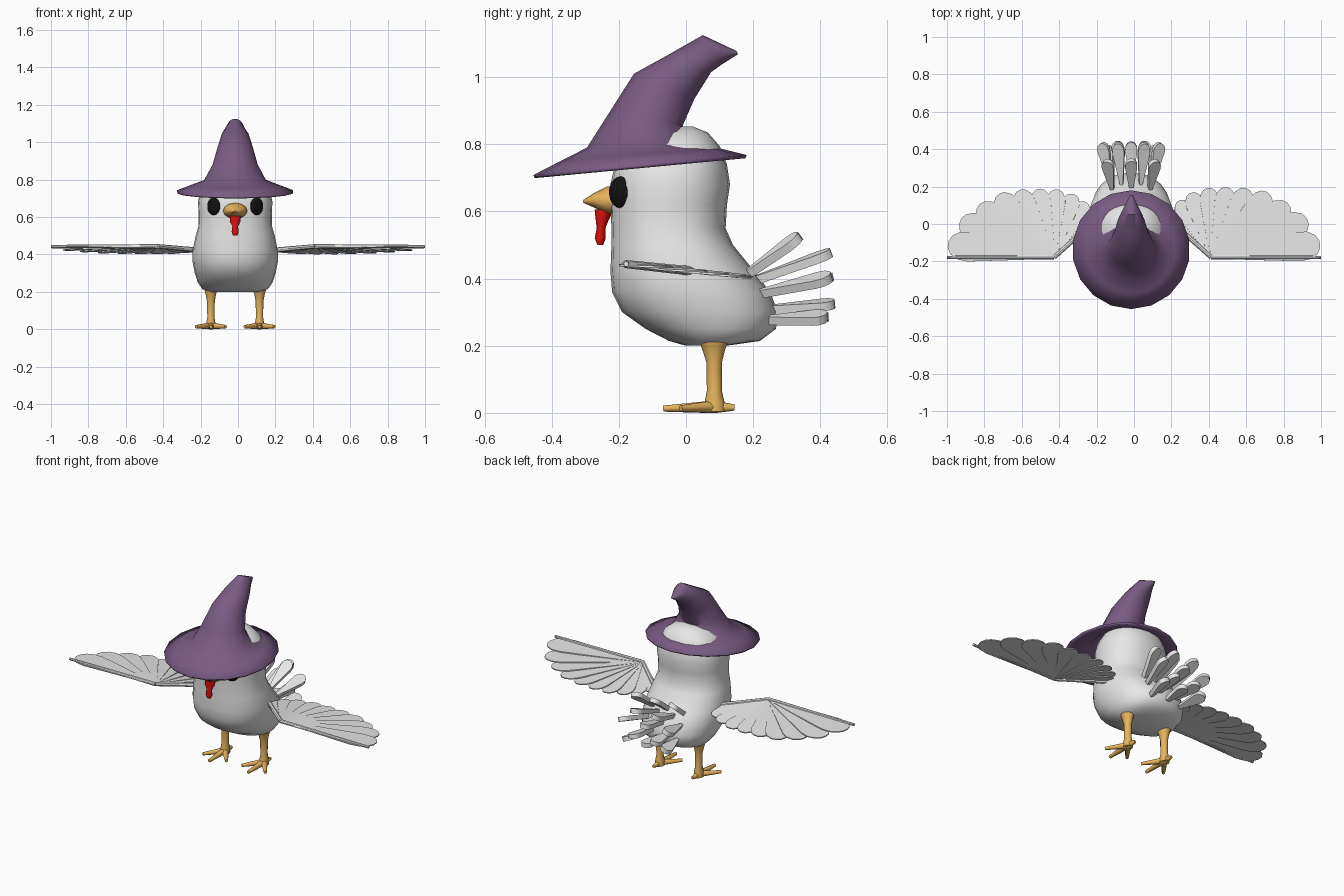
import bpy, bmesh
from math import cos, sin, pi, radians, copysign
from mathutils import Matrix, Vector

if "Cube" in bpy.data.objects:
    bpy.data.objects.remove(bpy.data.objects["Cube"], do_unlink=True)

CX = -0.015  # centre line of the bird


def material(name, rgb):
    m = bpy.data.materials.new(name)
    m.use_nodes = True
    m.diffuse_color = (*rgb, 1)
    m.node_tree.nodes["Principled BSDF"].inputs["Base Color"].default_value = (*rgb, 1)
    return m


WHITE = material("feather_white", (0.8, 0.8, 0.8))
PURPLE = material("hat_purple", (0.19, 0.105, 0.225))
GOLD = material("beak_gold", (0.8, 0.46, 0.11))
RED = material("wattle_red", (0.8, 0.006, 0.004))
BLACK = material("eye_black", (0.006, 0.006, 0.006))


def finish(bm, name, mat, angle=40):
    bmesh.ops.recalc_face_normals(bm, faces=bm.faces)
    me = bpy.data.meshes.new(name)
    bm.to_mesh(me)
    bm.free()
    ob = bpy.data.objects.new(name, me)
    bpy.context.collection.objects.link(ob)
    me.materials.append(mat)
    bpy.ops.object.select_all(action="DESELECT")
    ob.select_set(True)
    bpy.context.view_layer.objects.active = ob
    bpy.ops.object.shade_smooth_by_angle(angle=radians(angle))
    return ob


def loft(bm, rings, x=CX, n=24, power=2.0, caps=(True, True)):
    """Each ring: front y, front z, back y, back z, half width."""
    loops = []
    for yf, zf, yb, zb, w in rings:
        loop = []
        for i in range(n):
            t = 2 * pi * i / n
            c, s = (copysign(abs(v) ** (2 / power), v) for v in (cos(t), sin(t)))
            p = Vector((0, yf, zf)).lerp(Vector((0, yb, zb)), (1 - c) / 2)
            loop.append(bm.verts.new((x + w * s, p.y, p.z)))
        loops.append(loop)
    for a, b in zip(loops, loops[1:]):
        for i in range(n):
            j = (i + 1) % n
            bm.faces.new((a[i], a[j], b[j], b[i]))
    for use, loop in zip(caps, (loops[0], loops[-1])):
        if use:
            bm.faces.new(loop)


def feather(bm, matrix, length, width, thick):
    """Blade along local +x, widest near its rounded tip."""
    half = [(0, 0.1), (0.8, 0.95), (0.9, 0.9), (0.97, 0.6), (1, 0.22)]
    outline = [(u, -v) for u, v in half] + [(u, v) for u, v in reversed(half)]
    low, top = ([bm.verts.new(matrix @ Vector((u * length, v * width / 2, z)))
                 for u, v in outline] for z in (-thick / 2, thick / 2))
    bm.faces.new(low)
    bm.faces.new(top)
    for i in range(len(low)):
        j = (i + 1) % len(low)
        bm.faces.new((low[i], low[j], top[j], top[i]))


def spike(bm, matrix, length, r1, r2):
    """Tapered rod along local +x."""
    m = matrix @ Matrix.Rotation(pi / 2, 4, "Y") @ Matrix.Translation((0, 0, length / 2))
    bmesh.ops.create_cone(bm, cap_ends=True, segments=8, radius1=r1, radius2=r2,
                          depth=length, matrix=m)


def rot(deg, axis):
    return Matrix.Rotation(radians(deg), 4, axis)


# Body and head
bm = bmesh.new()
body = [(0.0, 0.12, 0.2, 0.13), (-0.05, 0.22, 0.214, 0.175), (-0.12, 0.268, 0.25, 0.2),
        (-0.19, 0.275, 0.3, 0.216), (-0.22, 0.25, 0.36, 0.228), (-0.225, 0.205, 0.42, 0.228),
        (-0.222, 0.14, 0.5, 0.211), (-0.222, 0.118, 0.55, 0.197), (-0.225, 0.122, 0.62, 0.196),
        (-0.225, 0.131, 0.68, 0.199), (-0.212, 0.122, 0.74, 0.187), (-0.17, 0.1, 0.795, 0.157),
        (-0.11, 0.065, 0.835, 0.105), (-0.05, 0.02, 0.853, 0.04)]
loft(bm, [(f, z, b, z, w) for f, b, z, w in body], power=2.25)
finish(bm, "body", WHITE, 60)

# Bent pointed hat with a tilted brim
bm = bmesh.new()
loft(bm, [(-0.455, 0.708, 0.18, 0.768, 0.315), (-0.37, 0.752, 0.1, 0.788, 0.235),
          (-0.295, 0.79, 0.03, 0.803, 0.168), (-0.225, 0.9, -0.01, 0.855, 0.122),
          (-0.155, 1.01, 0.025, 0.935, 0.094), (-0.05, 1.068, 0.075, 1.015, 0.072),
          (0.05, 1.125, 0.11, 1.04, 0.042), (0.15, 1.078, 0.155, 1.068, 0.008)],
     n=18, caps=(False, True))
hat = finish(bm, "hat", PURPLE, 45)
rim = hat.modifiers.new("thickness", "SOLIDIFY")
rim.thickness = 0.01

# Beak and wattle
bm = bmesh.new()
loft(bm, [(-0.2, 0.588, -0.2, 0.678, 0.066), (-0.236, 0.592, -0.236, 0.674, 0.064),
          (-0.275, 0.612, -0.275, 0.654, 0.038), (-0.306, 0.626, -0.306, 0.634, 0.008)], n=12)
finish(bm, "beak", GOLD, 50)
bm = bmesh.new()
loft(bm, [(-0.272, 0.605, -0.215, 0.605, 0.03), (-0.27, 0.585, -0.23, 0.575, 0.03),
          (-0.266, 0.55, -0.24, 0.55, 0.016), (-0.272, 0.52, -0.239, 0.52, 0.02),
          (-0.264, 0.5, -0.247, 0.5, 0.012)], n=10)
finish(bm, "wattle", RED, 60)

# Wing fan: angle from the outward direction, feather length
FAN = [(7, 0.578), (21, 0.545), (34, 0.495), (48, 0.455), (62, 0.41),
       (77, 0.38), (92, 0.368), (107, 0.358), (120, 0.345), (132, 0.32)]

for side, s in (("left", 1), ("right", -1)):
    # Eyes
    bm = bmesh.new()
    bmesh.ops.create_uvsphere(
        bm, u_segments=20, v_segments=12, radius=1,
        matrix=Matrix.Translation((CX + s * 0.115, -0.195, 0.657)) @ rot(s * 45, "Z")
        @ Matrix.Diagonal((0.044, 0.022, 0.047, 1)))
    finish(bm, side + "_eye", BLACK, 60)

    # Leg and toes
    x = CX + s * 0.13
    bm = bmesh.new()
    loft(bm, [(0.052, 0.004, 0.118, 0.004, 0.026), (0.055, 0.03, 0.115, 0.03, 0.026),
              (0.062, 0.065, 0.107, 0.065, 0.02), (0.061, 0.15, 0.107, 0.15, 0.022),
              (0.048, 0.19, 0.117, 0.19, 0.03), (0.035, 0.225, 0.13, 0.225, 0.042)], x=x, n=10)
    for angle, length in ((-90, 0.153), (-52, 0.128), (-128, 0.128), (90, 0.06)):
        spike(bm, Matrix.Translation((x, 0.085, 0.018)) @ rot(angle, "Z") @ rot(2, "Y"),
              length, 0.019, 0.009)
    finish(bm, side + "_leg", GOLD, 50)

    # Wing feathers with the arm along the leading edge
    hub = (Matrix.Translation((s * 0.42 - 0.007, -0.178, 0.443))
           @ Matrix.Diagonal((s, 1, 1, 1)) @ rot(-6, "X"))
    reach = 1 + s * 0.012
    bm = bmesh.new()
    for angle, length in FAN:
        feather(bm, hub @ rot(angle, "Z") @ rot(4, "X"), length * reach, length * 0.285, 0.006)
    spike(bm, hub, 0.58 * reach, 0.012, 0.008)
    spike(bm, hub @ rot(138, "Z"), 0.3, 0.012, 0.014)
    finish(bm, side + "_wing", WHITE, 30)

# Tail rows: base y, base z, pitch, length, sideways places
bm = bmesh.new()
for y, z, pitch, length, places in (
        (0.16, 0.395, 36, 0.225, (-1, 0, 1)), (0.18, 0.385, 20, 0.27, (-0.5, 0.5)),
        (0.2, 0.35, 13, 0.245, (-1.1, 0, 1.1)), (0.22, 0.305, 5, 0.225, (-0.55, 0.55)),
        (0.22, 0.275, 3, 0.205, (-1, 0, 1))):
    for p in places:
        m = (Matrix.Translation((CX + p * 0.095, y, z)) @ rot(90 - p * 11, "Z")
             @ rot(-pitch, "Y") @ rot(p * 22, "X"))
        feather(bm, m, length, 0.068, 0.026)
finish(bm, "tail_feathers", WHITE, 30)
